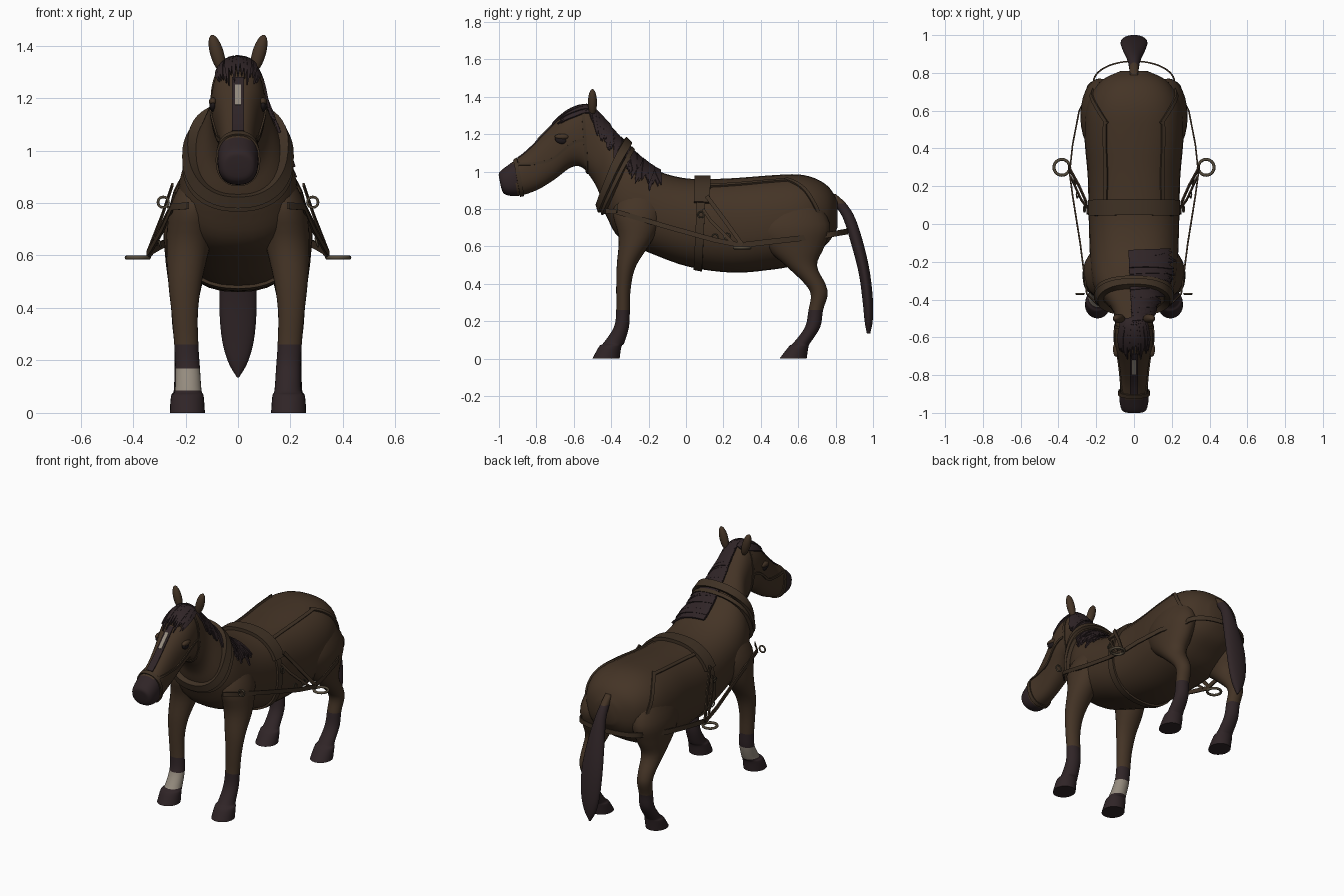
import bpy, bmesh, math, random
from mathutils import Vector, Matrix

random.seed(4)
if "Cube" in bpy.data.objects:
    bpy.data.objects.remove(bpy.data.objects["Cube"])


def material(name, *rgb):
    m = bpy.data.materials.new(name)
    m.use_nodes = True
    m.diffuse_color = (*rgb, 1)
    m.node_tree.nodes["Principled BSDF"].inputs["Base Color"].default_value = (*rgb, 1)
    return m


coat = material("brown coat", .058, .034, .019)
dark = material("dark hair", .029, .018, .02)
white = material("pale sock", .3, .26, .21)
leather = material("harness leather", .05, .031, .018)
metal = material("dull metal", .085, .066, .042)
black = material("eye black", .014, .01, .011)
X = Vector((1, 0, 0))


def finish(name, bm, mats, rule=None):
    bmesh.ops.recalc_face_normals(bm, faces=bm.faces)
    for f in bm.faces:
        f.smooth = True
        if rule:
            f.material_index = rule(f.calc_center_median())
    me = bpy.data.meshes.new(name)
    bm.to_mesh(me)
    bm.free()
    for m in mats:
        me.materials.append(m)
    ob = bpy.data.objects.new(name, me)
    bpy.context.collection.objects.link(ob)
    bpy.ops.object.select_all(action="DESELECT")
    bpy.context.view_layer.objects.active = ob
    ob.select_set(True)
    bpy.ops.object.shade_smooth_by_angle(angle=math.radians(45))
    return ob


def loft(name, rings, mats, closed=False, rule=None):
    bm = bmesh.new()
    vs = [[bm.verts.new(p) for p in r] for r in rings]
    n = len(vs[0])
    pairs = list(zip(vs, vs[1:])) + ([(vs[-1], vs[0])] if closed else [])
    for a, b in pairs:
        for i in range(n):
            j = (i + 1) % n
            bm.faces.new((a[i], a[j], b[j], b[i]))
    if not closed:
        bm.faces.new(vs[0])
        bm.faces.new(vs[-1])
    return finish(name, bm, mats, rule)


def spline(keys, s):
    # Catmull-Rom through key rows
    i = min(int(s), len(keys) - 2)
    t = s - i
    p = [keys[max(0, min(len(keys) - 1, i + k))] for k in (-1, 0, 1, 2)]
    return [b + .5 * t * (c - a + t * (2 * a - 5 * b + 4 * c - d + t * (3 * (b - c) + d - a)))
            for a, b, c, d in zip(*p)]


def soft(v, e=.85):
    return math.copysign(abs(v) ** e, v)


# Body sections, muzzle to rump: top y z, underside y z, half width
BODY = [(-1, .97, -.99, .92, .03), (-.995, 1, -.97, .88, .065), (-.93, 1.05, -.9, .87, .078),
        (-.85, 1.11, -.8, .9, .071), (-.75, 1.21, -.7, .96, .082), (-.67, 1.29, -.62, 1.02, .1),
        (-.6, 1.335, -.56, 1.025, .102), (-.52, 1.345, -.51, .97, .1), (-.44, 1.27, -.47, .9, .115),
        (-.35, 1.17, -.45, .83, .16), (-.26, 1.08, -.42, .75, .205), (-.18, 1.02, -.35, .64, .228),
        (-.08, .98, -.18, .56, .235), (.05, .96, .02, .49, .24), (.25, .965, .25, .46, .245),
        (.45, .98, .45, .475, .262), (.6, .985, .58, .5, .258), (.7, .96, .68, .56, .225),
        (.77, .91, .76, .62, .165), (.81, .84, .81, .7, .07)]


def skin(s, a, off=0.0):
    """Point and normal on the body; angle a runs from the top towards +x."""
    def point(s, a):
        ty, tz, by, bz, w = spline(BODY, s)
        c, v = Vector((0, ty + by, tz + bz)) / 2, Vector((0, ty - by, tz - bz)) / 2
        return c, c + v * soft(math.cos(a)) + X * w * soft(math.sin(a))
    c, p = point(s, a)
    n = (point(s, a + .06)[1] - point(s, a - .06)[1]).cross(point(s + .05, a)[1] - point(s - .05, a)[1])
    n.normalize()
    if n.dot(p - c) < 0:
        n = -n
    return p + n * off, n


N = 32
loft("horse_body", [[skin(k / 4, math.tau * i / N)[0] for i in range(N)]
                    for k in range(4 * len(BODY) - 3)], [coat, dark],
     rule=lambda c: int(c.y < -.9 and c.z < 1.06 - 1.5 * (c.y + .93) * (c.y > -.93)))


def sweep(name, path, width, thick, mat, closed=False, taper=False):
    """Flat strap along (point, normal) pairs."""
    rings, n = [], len(path)
    for i, (p, nrm) in enumerate(path):
        q = path[(i + 1) % n if closed else min(i + 1, n - 1)][0]
        o = path[i - 1 if closed else max(i - 1, 0)][0]
        side = (q - o).cross(nrm).normalized() * width / 2
        if taper:
            side *= max(.08, 1 - (i / (n - 1)) ** 3)
        h = nrm * thick / 2
        rings.append([p - side - h, p + side - h, p + side + h, p - side + h])
    return loft(name, rings, [mat], closed)


def on_body(keys, steps, off):
    out = []
    for k in range(steps + 1):
        out.append(skin(*spline(keys, (len(keys) - 1) * k / steps), off))
    return out


def band(name, s, width, thick, mat=leather, off=0.0):
    path = [skin(s, math.tau * i / 48, off) for i in range(48)]
    return sweep(name, path, width, thick, mat, closed=True)


def limb(name, keys, sign, mats, rule=None):
    """Stack of level ovals: z, front y, back y, centre x, half width."""
    rings = []
    for k in range(4 * len(keys) - 3):
        z, a, b, x, w = spline(keys, k / 4)
        rings.append([Vector((sign * x + w * math.cos(t), (a + b) / 2 + (b - a) / 2 * math.sin(t), max(z, 0)))
                      for t in (math.tau * i / 24 for i in range(24))])
    return loft(name, rings, mats, rule=rule)


def ellipsoid(name, loc, size, mat, rot=None):
    bm = bmesh.new()
    bmesh.ops.create_uvsphere(bm, u_segments=20, v_segments=12, radius=1)
    m = Matrix.Translation(loc) @ (rot or Matrix()) @ Matrix.Diagonal((*size, 1))
    bmesh.ops.transform(bm, matrix=m, verts=bm.verts)
    return finish(name, bm, [mat])


def ring(name, loc, radius, tube, axis):
    bpy.ops.mesh.primitive_torus_add(location=loc, major_radius=radius, minor_radius=tube,
                                     major_segments=28, minor_segments=8,
                                     rotation=Vector(axis).to_track_quat("Z", "Y").to_euler())
    ob = bpy.context.object
    ob.name = name
    ob.data.materials.append(metal)
    bpy.ops.object.shade_smooth()


FORE = [(.95, -.3, -.17, .13, .04), (.8, -.39, -.12, .165, .09), (.65, -.36, -.17, .188, .085),
        (.5, -.37, -.265, .202, .064), (.38, -.373, -.295, .203, .05), (.26, -.373, -.3, .197, .046),
        (.17, -.385, -.305, .192, .047), (.085, -.44, -.33, .19, .051),
        (.065, -.465, -.345, .193, .062), (0, -.5, -.355, .193, .067)]
HIND = [(.88, .48, .68, .16, .06), (.72, .37, .77, .18, .1), (.6, .42, .74, .19, .088),
        (.5, .53, .7, .2, .066), (.4, .635, .745, .205, .05), (.34, .667, .757, .205, .046),
        (.26, .655, .733, .2, .043), (.17, .637, .718, .197, .045), (.085, .575, .665, .195, .05),
        (.065, .55, .655, .195, .06), (0, .5, .645, .195, .065)]


def leg_colour(c):
    if c.x < 0 and c.y < 0 and .085 < c.z < .17:
        return 2
    return int(c.z < .26)


for side, g in (("left", 1), ("right", -1)):
    limb(side + "_front_leg", FORE, g, [coat, dark, white], leg_colour)
    limb(side + "_hind_leg", HIND, g, [coat, dark, white], leg_colour)
    # Head details
    ellipsoid(side + "_ear", (g * .08, -.5, 1.37), (.026, .024, .074), coat, Matrix.Rotation(g * .28, 4, "Y"))
    p, _ = skin(4.75, g * 1.4)
    ellipsoid(side + "_eye", p, (.013, .032, .021), black, Matrix.Rotation(-.3, 4, "X"))
    ellipsoid(side + "_brow", p + Vector((0, .005, .016)), (.016, .038, .016), coat)
    sweep(side + "_cheek_strap", on_body([(2.3, g * .85), (4, g * 1.7), (6.5, g * 1.6)], 16, .002), .014, .008, leather)
    # Straps along the back and over the hip
    sweep(side + "_back_strap", on_body([(13.2, g * .62), (14, g * .58), (15.6, g * .55)], 20, .003), .02, .012, leather)
    sweep(side + "_hip_strap", on_body([(15.5, g * .5), (16.4, g * .95), (17.3, g * 1.6)], 16, .003), .02, .012, leather)
    # Traces, side straps and breeching
    def free(name, pts, width):
        path = [(Vector((g * x, y, z)), X) for x, y, z in pts]
        sweep(side + "_" + name, path, width, .008, leather)
    free("trace", [(.19, -.43, .79), (.25, -.37, .785), (.285, -.1, .705), (.325, .15, .635), (.345, .3, .605)], .026)
    free("back_side_strap", [(.25, .11, .87), (.29, .2, .75), (.345, .3, .61)], .022)
    free("front_side_strap", [(.25, .09, .8), (.28, .13, .74), (.335, .25, .62)], .016)
    free("breeching_side", [(.34, .28, .605), (.325, .42, .622), (.29, .6, .642), (.215, .75, .66)], .03)
    ring(side + "_trace_ring", (g * .382, .3, .592), .042, .008, (0, 0, 1))
    ring(side + "_collar_ring", (g * .285, -.37, .803), .02, .005, (0, 1, 0))
    for y, z, x in ((.08, .77, .262), (.155, .65, .3), (.22, .655, .315)):
        ring(side + "_buckle", (g * x, y, z), .016, .004, (1, 0, .3))

# Breeching around the rump
arc = [Vector((.215 * math.sin(t), .75 + .112 * math.cos(t), .66 + .02 * math.cos(t)))
       for t in (math.pi * (i / 24 - .5) for i in range(25))]
sweep("breeching_back", [(p, Vector((p.x, (p.y - .75) * 2, 0)).normalized()) for p in arc], .03, .008, leather)

# Bridle, collar and girth
band("noseband", 2.25, .022, .014)
band("headstall", 6.6, .016, .01)
band("collar", 9.25, .045, .045, off=.012)
band("collar_rim", 9.6, .022, .03, off=.006)
band("girth", 13.2, .045, .022)
sweep("saddle_pad", [skin(13.22, -1.15 + 2.3 * i / 30, .006) for i in range(31)], .085, .03, leather)
ellipsoid("collar_buckle", (0, -.445, .79), (.03, .014, .02), metal)

# Face stripe and mark
sweep("face_stripe", on_body([(4.8, 0), (3.6, 0), (2.4, 0)], 14, .002), .044, .006, dark)
sweep("face_mark", on_body([(4.4, 0), (4, 0), (3.6, 0)], 6, .006), .022, .005, white)

# Mane falling to the left, forelock over the brow
for i in range(46):
    s = 7.0 + 4.2 * i / 45
    end = random.uniform(.85, 1.25)
    path = on_body([(s, -.08), (s + .15, end * .5), (s + random.uniform(.25, .5), end)], 9,
                   random.uniform(.004, .012))
    sweep("mane_lock", path, .04, .01, dark, taper=True)
for i in range(15):
    a = -.75 + 1.5 * i / 14
    path = on_body([(7.2, a * .7), (6, a), (random.uniform(4.3, 5), a * .95)], 9, random.uniform(.003, .009))
    sweep("forelock_lock", path, .022, .01, dark, taper=True)

# Tail
TAIL = [(.88, .775, .8, 0, .02), (.83, .79, .855, 0, .025), (.75, .84, .905, 0, .035), (.6, .887, .953, 0, .058),
        (.45, .925, .985, 0, .071), (.3, .945, 1, 0, .064), (.2, .955, .998, 0, .04), (.135, .967, .985, 0, .004)]
limb("tail", TAIL, 1, [dark, coat], lambda c: int(c.z > .83))
